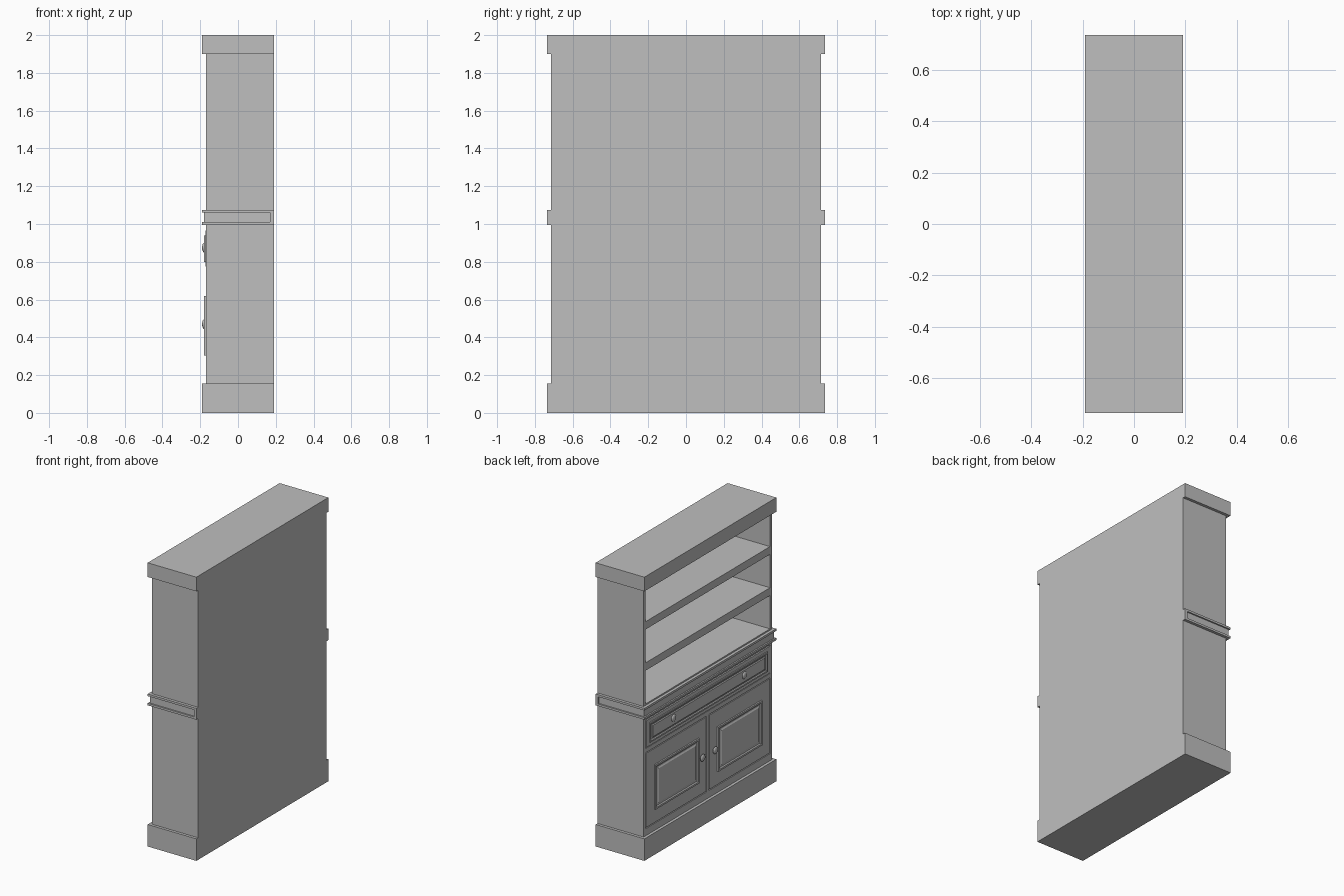
import bpy, bmesh, math
from mathutils import Matrix

cube = bpy.data.objects.get("Cube")
if cube:
    bpy.data.objects.remove(cube, do_unlink=True)

mat = bpy.data.materials.new("plain grey")
mat.use_nodes = True
grey = (0.52, 0.52, 0.52, 1)
mat.diffuse_color = grey
mat.node_tree.nodes["Principled BSDF"].inputs["Base Color"].default_value = grey

BACK, FACE = 0.19, -0.17      # rear and face planes in x
SIDE, INNER = 0.715, 0.693    # outer and inner half widths


def finish(name, bm):
    bmesh.ops.recalc_face_normals(bm, faces=bm.faces)
    mesh = bpy.data.meshes.new(name)
    bm.to_mesh(mesh)
    bm.free()
    mesh.materials.append(mat)
    ob = bpy.data.objects.new(name, mesh)
    bpy.context.collection.objects.link(ob)
    return ob


def box(name, x0, x1, y0, y1, z0, z1):
    bm = bmesh.new()
    bmesh.ops.create_cube(bm, size=1)
    for v in bm.verts:
        v.co = (x1 if v.co.x > 0 else x0, y1 if v.co.y > 0 else y0, z1 if v.co.z > 0 else z0)
    return finish(name, bm)


def panel(name, y0, y1, z0, z1, steps):
    """Rectangular panel facing -x, stepped by (inset, x) pairs."""
    bm = bmesh.new()
    loops = []
    for d, x in steps:
        corners = [(y0 + d, z0 + d), (y1 - d, z0 + d), (y1 - d, z1 - d), (y0 + d, z1 - d)]
        loops.append([bm.verts.new((x, y, z)) for y, z in corners])
    for a, b in zip(loops, loops[1:]):
        for i in range(4):
            j = (i + 1) % 4
            bm.faces.new((a[i], a[j], b[j], b[i]))
    bm.faces.new(loops[0])
    bm.faces.new(loops[-1])
    return finish(name, bm)


def knob(name, y, z, x):
    bm = bmesh.new()
    bmesh.ops.create_uvsphere(bm, u_segments=20, v_segments=12, radius=0.025)
    squash = Matrix.Translation((x, y, z)) @ Matrix.Diagonal((0.4, 1, 1, 1))
    bmesh.ops.transform(bm, matrix=squash, verts=bm.verts)
    ob = finish(name, bm)
    for p in ob.data.polygons:
        p.use_smooth = True


# Carcass: back, sides and solid lower core
box("back_panel", 0.17, BACK, -SIDE, SIDE, 0.1, 1.95)
box("lower_core", -0.155, 0.18, -0.7, 0.7, 0.1, 1.0)
for s, label in ((1, "left"), (-1, "right")):
    box("side_" + label, FACE, BACK, *sorted((s * INNER, s * SIDE)), 0.1, 1.95)

# Plinth and cornice
box("plinth", -0.19, BACK, -0.735, 0.735, 0, 0.155)
box("cornice", -0.19, BACK, -0.735, 0.735, 1.9, 2)

# Waist band: lips around a recessed core, closed at the rear
box("band_core", -0.18, BACK, -0.725, 0.725, 0.995, 1.075)
box("band_top_lip", -0.19, BACK, -0.735, 0.735, 1.06, 1.075)
box("band_bottom_lip", -0.19, BACK, -0.735, 0.735, 0.995, 1.01)
box("band_rear", 0.17, BACK, -0.735, 0.735, 0.995, 1.075)

# Shelves
for name, z0, z1 in (("base", 1.03, 1.085), ("lower", 1.32, 1.375), ("upper", 1.61, 1.665)):
    box("shelf_" + name, FACE, 0.18, -INNER, INNER, z0, z1)

# Face frame rails and centre stile
for name, z0, z1 in (("bottom", 0.15, 0.205), ("middle", 0.74, 0.77), ("top", 0.972, 1.0)):
    box("rail_" + name, FACE, -0.15, -INNER, INNER, z0, z1)
box("centre_stile", FACE, -0.15, -0.014, 0.014, 0.2, 0.75)

# Wide drawer with raised moulding
panel("drawer_front", -0.687, 0.687, 0.776, 0.966, [(0, -0.15), (0, -0.173)])
panel("drawer_moulding", -0.655, 0.655, 0.8, 0.94,
      [(0, -0.165), (0, -0.18), (0.01, -0.18), (0.017, -0.175), (0.024, -0.175), (0.03, -0.18)])

# Pair of doors with framed panels
for s, label in ((1, "left"), (-1, "right")):
    y0, y1 = sorted((s * 0.02, s * 0.687))
    panel("door_" + label, y0, y1, 0.211, 0.734, [(0, -0.15), (0, -0.17)])
    y0, y1 = sorted((s * 0.105, s * 0.595))
    panel("door_moulding_" + label, y0, y1, 0.305, 0.62,
          [(0, -0.165), (0, -0.18), (0.012, -0.18), (0.02, -0.174), (0.03, -0.174), (0.038, -0.179)])
    knob("door_knob_" + label, s * 0.07, 0.47, -0.18)
    knob("drawer_knob_" + label, s * 0.395, 0.875, -0.18)
